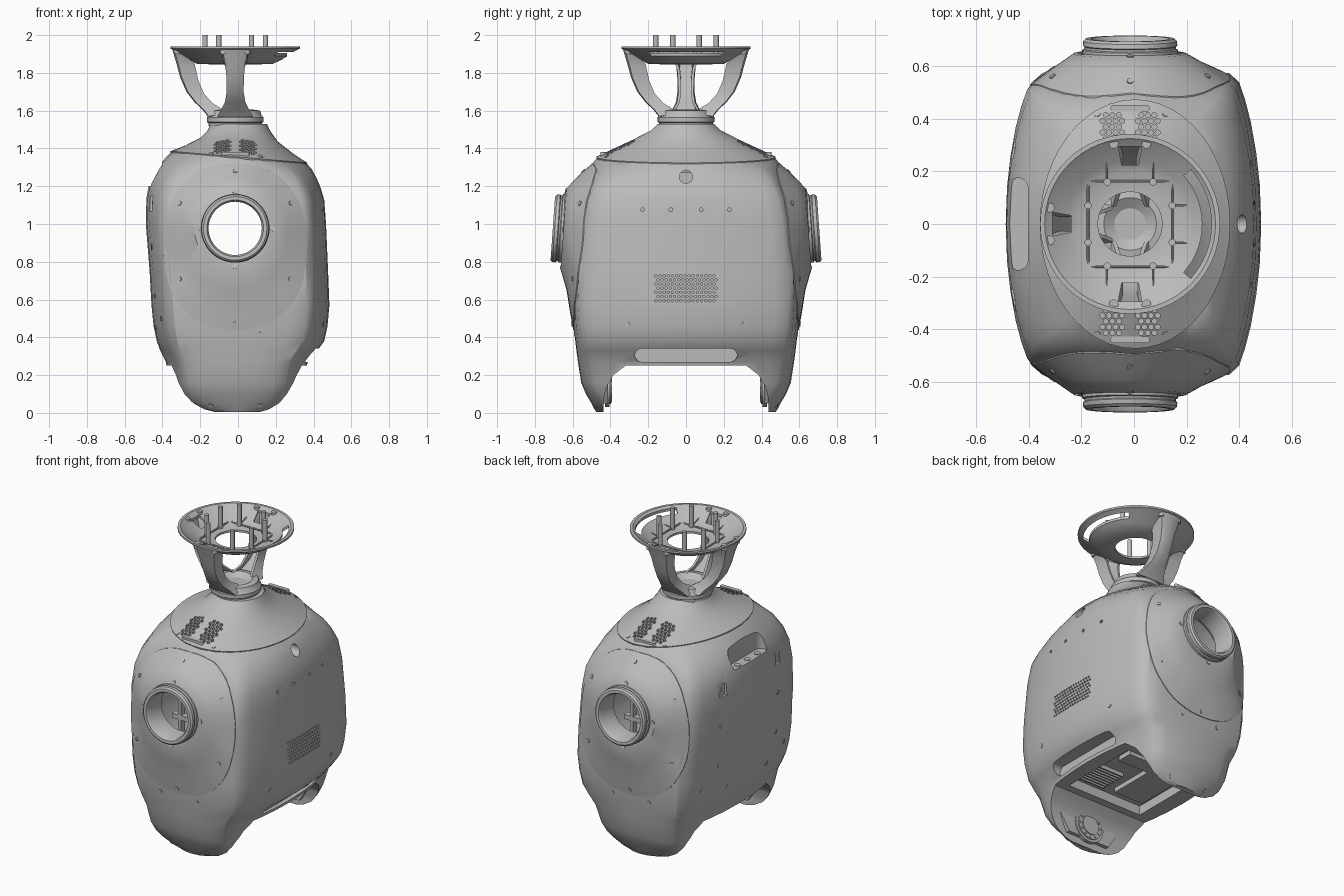
import bpy, bmesh, math
from mathutils import Vector, Matrix

if "Cube" in bpy.data.objects:
    bpy.data.objects.remove(bpy.data.objects["Cube"])

grey = bpy.data.materials.new("shell grey")
grey.use_nodes = True
GREY = (0.5, 0.5, 0.5, 1)
grey.diffuse_color = GREY
grey.node_tree.nodes["Principled BSDF"].inputs["Base Color"].default_value = GREY
CX = -0.015
parts = []


def finish(name, bm, keep=True):
    bmesh.ops.recalc_face_normals(bm, faces=bm.faces)
    mesh = bpy.data.meshes.new(name)
    bm.to_mesh(mesh)
    bm.free()
    mesh.materials.append(grey)
    ob = bpy.data.objects.new(name, mesh)
    bpy.context.collection.objects.link(ob)
    if keep:
        parts.append(ob)
    return ob


def loft(name, rings, torus=False, keep=True):
    """Skin a list of closed rings; cap the ends unless it closes on itself."""
    bm = bmesh.new()
    rows = [[bm.verts.new(p) for p in ring] for ring in rings]
    n = len(rows[0])
    pairs = list(zip(rows, rows[1:])) + ([(rows[-1], rows[0])] if torus else [])
    for a, b in pairs:
        for i in range(n):
            j = (i + 1) % n
            bm.faces.new((a[i], a[j], b[j], b[i]))
    if not torus:
        bm.faces.new(rows[0])
        bm.faces.new(rows[-1])
    return finish(name, bm, keep)


def oval(cx, cy, rx, ry, n=48, power=1.0):
    """Ellipse outline; a power under one makes it squarer."""
    def bend(v):
        return math.copysign(abs(v) ** power, v)
    return [(cx + rx * bend(math.cos(math.tau * i / n)), cy + ry * bend(math.sin(math.tau * i / n))) for i in range(n)]


def prism(name, outline, axis, lo, hi, keep=False):
    """Extrude a 2D outline along one axis."""
    def place(p, h):
        q = list(p)
        q.insert(axis, h)
        return q
    return loft(name, [[place(p, h) for p in outline] for h in (lo, hi)], keep=keep)


def slot_outline(cx, cy, length, width):
    """Rounded slot, long in the first direction."""
    r, half, pts = width / 2, (length - width) / 2, []
    for k in range(16):
        a = -math.pi / 2 + math.pi * (k if k < 8 else k - 1) / 7
        pts.append((cx + (half if k < 8 else -half) + r * math.cos(a), cy + r * math.sin(a)))
    return pts


def rods(name, items, radius, segs=8, keep=True):
    """Straight cylinders between pairs of points, in one object."""
    bm = bmesh.new()
    for a, b in items:
        a, b = Vector(a), Vector(b)
        turn = (b - a).to_track_quat('Z', 'Y').to_matrix().to_4x4()
        bmesh.ops.create_cone(bm, cap_ends=True, segments=segs, radius1=radius, radius2=radius,
                              depth=(b - a).length, matrix=Matrix.Translation((a + b) / 2) @ turn)
    return finish(name, bm, keep)


def box(name, lo, hi, keep=True):
    (a, b, c), (d, e, f) = lo, hi
    return prism(name, [(a, b), (d, b), (d, e), (a, e)], 2, c, f, keep)


def cut(ob, *cutters):
    for c in cutters:
        m = ob.modifiers.new("cut", 'BOOLEAN')
        m.operation, m.solver, m.object = 'DIFFERENCE', 'EXACT', c
        bpy.context.view_layer.objects.active = ob
        bpy.ops.object.modifier_apply(modifier=m.name)
        bpy.data.objects.remove(c)


def studs(name, ob, rays, radius=0.013):
    """Screw heads seated where rays meet a surface."""
    items = []
    for origin, direction in rays:
        hit, p, nrm, _ = ob.ray_cast(Vector(origin), Vector(direction))
        if hit:
            items.append((p - nrm * 0.01, p + nrm * 0.004))
    if items:
        rods(name, items, radius, 10)


# Torso: barrel sections that turn elliptical toward the tilted top
QUARTER = [(1, 0), (.99, .25), (.965, .45), (.925, .65), (.88, .8), (.835, .91), (.76, .965), (.58, .988), (.3, 1)]


def section(z, x0, x1, y, k):
    n, pts = len(QUARTER), []
    tilt = .085 * max(0, (z - 1.1) / .25)
    for q in range(4):
        for i in range(n):
            u, v = QUARTER[i] if q % 2 == 0 else ((0, 1) if i == 0 else QUARTER[n - i])
            a = math.atan2(v, u)
            u, v = u + (math.cos(a) - u) * k, v + (math.sin(a) - v) * k
            sx, sy = (1, -1, -1, 1)[q], (1, 1, -1, -1)[q]
            x = (x1 if sx > 0 else -x0) * u * sx
            pts.append((x, y * v * sy, z - tilt * x))
    return pts


torso = loft("torso_shell", [section(*s) for s in (
    (.005, -.19, .18, .475, .35), (.02, -.25, .23, .485, .33), (.05, -.305, .28, .5, .3), (.1, -.345, .315, .53, .26),
    (.16, -.365, .34, .555, .22), (.27, -.382, .37, .572, .17), (.33, -.412, .42, .58, .13), (.38, -.43, .457, .586, .1),
    (.46, -.447, .474, .595, .08), (.57, -.458, .484, .6, .06), (.75, -.468, .477, .59, .03), (1.0, -.488, .466, .565, .02),
    (1.13, -.485, .457, .545, .08), (1.2, -.47, .44, .53, .2), (1.27, -.43, .417, .512, .42), (1.32, -.385, .39, .495, .8),
    (1.35, -.355, .365, .472, 1))])
arch = [(.44, -.1), (.435, .08), (.42, .14), (.385, .2), (.32, .25)]
arch += [(-y, z) for y, z in reversed(arch)]

# Shoulder rims follow the torso surface, so take them before the openings are cut
rims = {}
for s in (-1, 1):
    rims[s] = [torso.ray_cast(Vector((x, s * 2, z)), Vector((0, -s, 0)))[1] for x, z in oval(CX, .88, .38, .44, 48, .86)]
    rims[s] = [(p.x, abs(p.y) + .005, p.z) for p in rims[s]]

cut(torso,
    prism("arch_cutter", arch, 0, -1, 1),
    prism("cavity_cutter", oval(CX, .9, .3, .33), 1, -1, 1),
    box("ceiling_cutter", (-.27, -.27, .2), (.27, .27, .31), False),
    prism("lower_slot_cutter", slot_outline(0, .305, .54, .07), 0, .34, .6),
    prism("handle_cutter", [(-.44 - v, u) for u, v in slot_outline(0, 0, .35, .075)], 2, 1.2, 1.5),
    prism("port_cutter", oval(0, 1.25, .035, .035, 20), 0, .3, .6))
grille = [[(x, (i + j % 2 / 2 - 7.25) * .022, .594 + j * .022) for x in (.4, .6)] for i in range(15) for j in range(7)]
cut(torso, rods("grille_cutter", grille, .007, 6, False))
cut(torso, rods("side_hole_cutter", [((.43, y, 1.075), (.6, y, 1.075)) for y in (-.23, -.08, .08, .23)], .01, 10, False))
for s in (-1, 1):
    cut(torso, box("pocket_cutter", (-.6, s * .28 - .03, 1.07), (-.45, s * .28 + .03, 1.15), False))
studs("handle_bolts", torso, [((-.44, y, 1.45), (0, 0, -1)) for y in (-.1, 0, .1)], .02)
studs("side_screws", torso,
      [((1, s * .31, .47), (-1, 0, 0)) for s in (-1, 1)] +
      [((-1, s * y, z), (1, 0, 0)) for s in (-1, 1) for y, z in ((.28, 1.11), (.29, .88), (.29, .62), (.2, .45), (.42, .5))])

# Top cap with perforated vents
cap_rings = []
for z, rx, ry, tilt in ((1.3, .35, .455, .085), (1.355, .362, .474, .085), (1.395, .285, .39, .07), (1.447, .205, .28, .04),
                        (1.495, .165, .185, 0), (1.53, .15, .15, 0)):
    cap_rings.append([(x, y, z - tilt * x) for x, y in oval(.004, 0, rx, ry)])
cap = loft("top_cap", cap_rings)
vents = []
for s in (-1, 1):
    for m in (-1, 1):
        for j in range(7):
            for i in range(4 if j % 2 else 3):
                x, y = CX + m * (.03 + i * .025 + (0 if j % 2 else .0125)), s * (.282 + j * .022)
                vents.append(((x, y, 1.35), (x, y, 1.6)))
cut(cap, rods("vent_cutter", vents, .01, 8, False))
studs("cap_screws", cap, [((x, s * y, 2), (0, 0, -1)) for s in (-1, 1) for x, y in ((-.14, .42), (.12, .42))])
for s in (-1, 1):
    prism("cap_latch", slot_outline(CX, s * .44, .15, .025), 2, 1.3, 1.38, True)

# Shoulders, collars and their screws, one on each end
for s in (-1, 1):
    side = "front" if s < 0 else "back"
    base = rims[s]
    mouth = [(x, .648 - .075 * (z - .975), z) for x, z in oval(CX, .975, .215, .215)]

    def blend(t):
        """Ring between rim and mouth, hollowed toward the bottom."""
        ring = []
        for p, q in zip(base, mouth):
            dip = .25 * max(0, min(1, (.9 - p[2]) / .3))
            ring.append([a + (b - a) * f for a, b, f in zip(p, q, (t, t + .03 - dip * t, t))])
        return ring
    rings = [[(x, y - .06, z) for x, y, z in base], base, blend(.3), blend(.65), mouth,
             [(x, .65, z) for x, z in oval(CX, .975, .15, .15)],
             [(x, .46, z) for x, z in oval(CX, .92, .27, .28)]]
    shoulder = loft(side + "_shoulder", [[(x, s * y, z) for x, y, z in r] for r in rings], torus=True)
    studs(side + "_shoulder_screws", shoulder, [((CX + x, s * 2, z), (0, -s, 0)) for x, z in (
        (0, 1.28), (-.295, 1.11), (.295, 1.11), (-.295, .71), (.295, .71), (0, .47))])
    studs(side + "_leg_screws", torso, [((CX + x, s * 2, z), (0, -s, 0)) for x in (-.13, .13) for z in (.415, .04)])
    collar = [(.182, .61), (.182, .662), (.174, .666), (.174, .674), (.18, .678), (.178, .695), (.168, .705),
              (.15, .705), (.141, .69), (.141, .56), (.152, .56)]
    loft(side + "_collar", [[(x, s * (y - .07 * (z - .98)), z) for x, z in oval(CX, .977, r, r)]
                            for r, y in collar], torus=True)
    studs(side + "_collar_screws", shoulder, [((CX + .198 * math.cos(a), s * 2, .975 + .198 * math.sin(a)), (0, -s, 0))
                                              for a in (0, math.pi / 2, math.pi, -math.pi / 2)], .014)
    # Hip drive on the inside of each leg
    hub = (0, .135)
    prism(side + "_hip_plate", [(-.24, .19), (-.15, .05), (.15, .05), (.24, .19), (.2, .225), (-.2, .225)], 1,
          s * .412, s * .45, True)
    for r, d in ((.105, .405), (.088, .398), (.06, .392)):
        prism(side + "_hip_disc", oval(*hub, r, r, 32), 1, s * d, s * .43, True)
    rods(side + "_hip_bolts", [((.074 * math.cos(a), s * .4, hub[1] + .074 * math.sin(a)),
                                (.074 * math.cos(a), s * .393, hub[1] + .074 * math.sin(a)))
                               for a in [math.tau * i / 12 for i in range(12)]], .006)
    # Inner frame rails beside the through hole
    for x in (CX - .19, CX + .17):
        box("inner_rail", (x, s * .3 - .02, .62), (x + .02, s * .3 + .02, 1.18))
    box("inner_beam", (-.25, s * .3 - .02, .76), (.22, s * .3 + .02, .79))

# Ceiling details in the belly opening
for i in range(8):
    box("ceiling_slat", (.05, -.22 + i * .025, .285), (.24, -.21 + i * .025, .315))
box("ceiling_panel", (-.23, -.2, .28), (-.02, .2, .32))
box("ceiling_panel_arm", (-.02, .1, .28), (.2, .2, .32))

# Neck base
neck = [(.142, 1.52), (.142, 1.535), (.15, 1.54), (.15, 1.565), (.14, 1.575), (.132, 1.6), (.1, 1.605), (.06, 1.58)]
loft("neck_base", [[(x, y, z) for x, y in oval(CX, 0, r, r)] for r, z in neck])

# Shallow bowl with a curved slot
BOWL = [(.342, 1.94), (.342, 1.928), (.32, 1.918), (.25, 1.872), (.2, 1.848), (.122, 1.845), (.122, 1.858),
        (.2, 1.862), (.245, 1.886), (.315, 1.932), (.325, 1.94)]
bowl = loft("head_bowl", [[(x, y, z) for x, y in oval(CX, 0, r, r, 64)] for r, z in BOWL], torus=True)
arc = [math.radians(-42 + 6 * i) for i in range(15)]
outline = [(CX + .31 * math.cos(a), .31 * math.sin(a)) for a in arc]
outline += [(CX + .275 * math.cos(a), .275 * math.sin(a)) for a in reversed(arc)]
cut(bowl, prism("bowl_slot_cutter", outline, 2, 1.8, 2.1))

# Three curved channel arms up to the bowl: outer and inner radius, their heights, half width
ARM = [(.145, .055, 1.57, 1.585, .095), (.172, .07, 1.605, 1.61, .074), (.215, .12, 1.645, 1.64, .054), (.258, .165, 1.7, 1.69, .045),
       (.291, .195, 1.775, 1.76, .046), (.311, .208, 1.85, 1.82, .053), (.326, .215, 1.9, 1.85, .064), (.335, .23, 1.93, 1.864, .072)]
for name, ang in (("right_arm", math.pi), ("front_arm", -math.pi / 2), ("back_arm", math.pi / 2)):
    rad, tan = Vector((math.cos(ang), math.sin(ang), 0)), Vector((-math.sin(ang), math.cos(ang), 0))
    rings = []
    for ro, ri, zo, zi, w in ARM:
        half = [(ro, zo, w * .5), (ro * .97, zo, w), (ri, zi, w * .9), (ri, zi, w * .9 - .014), (ro - .022, zo, w * .9 - .014)]
        half += [(r, z, -t) for r, z, t in reversed(half)]
        rings.append([Vector((CX, 0, z)) + rad * r + tan * t for r, z, t in half])
    loft("neck_" + name, rings)
    window = [Vector((CX, 0, 0)) + rad * r + tan * t for r, t in ((.225, -.032), (.295, -.045), (.295, .045), (.225, .032))]
    cut(bowl, prism("window_cutter", [p.xy for p in window], 2, 1.8, 2.1))
    # Screw tabs on the bowl rim
    for t in (-.062, .062):
        p = Vector((CX, 0, 0)) + rad * .305 + tan * t
        rods("rim_tab", [((p.x, p.y, 1.9), (p.x, p.y, 1.935))], .018, 12)

# Standoff posts, their square frame and ribs
posts = [(CX + x, y) for x in (-.16, .16) for y in (-.07, .07)] + [(CX + x, y) for x in (-.087, .087) for y in (-.16, .16)]
rods("standoff_posts", [((x, y, 1.85), (x, y, 2.0)) for x, y in posts], .014, 14)
corners = [(CX + a * .16, b * .162, 1.868) for a, b in ((-1, -1), (1, -1), (1, 1), (-1, 1))]
rods("post_frame", list(zip(corners, corners[1:] + corners[:1])), .005)
rods("post_ribs", [((x, y, 1.868), (x, y * 1.55, 1.89)) for x, y in posts if abs(y) > .1] +
     [((x, y, 1.868), (x + .055, y, 1.875)) for x, y in posts if x > .1], .004)

# Smooth shading with crisp edges
bpy.ops.object.select_all(action='DESELECT')
for ob in parts:
    ob.select_set(True)
bpy.context.view_layer.objects.active = torso
bpy.ops.object.shade_smooth_by_angle(angle=math.radians(32))
